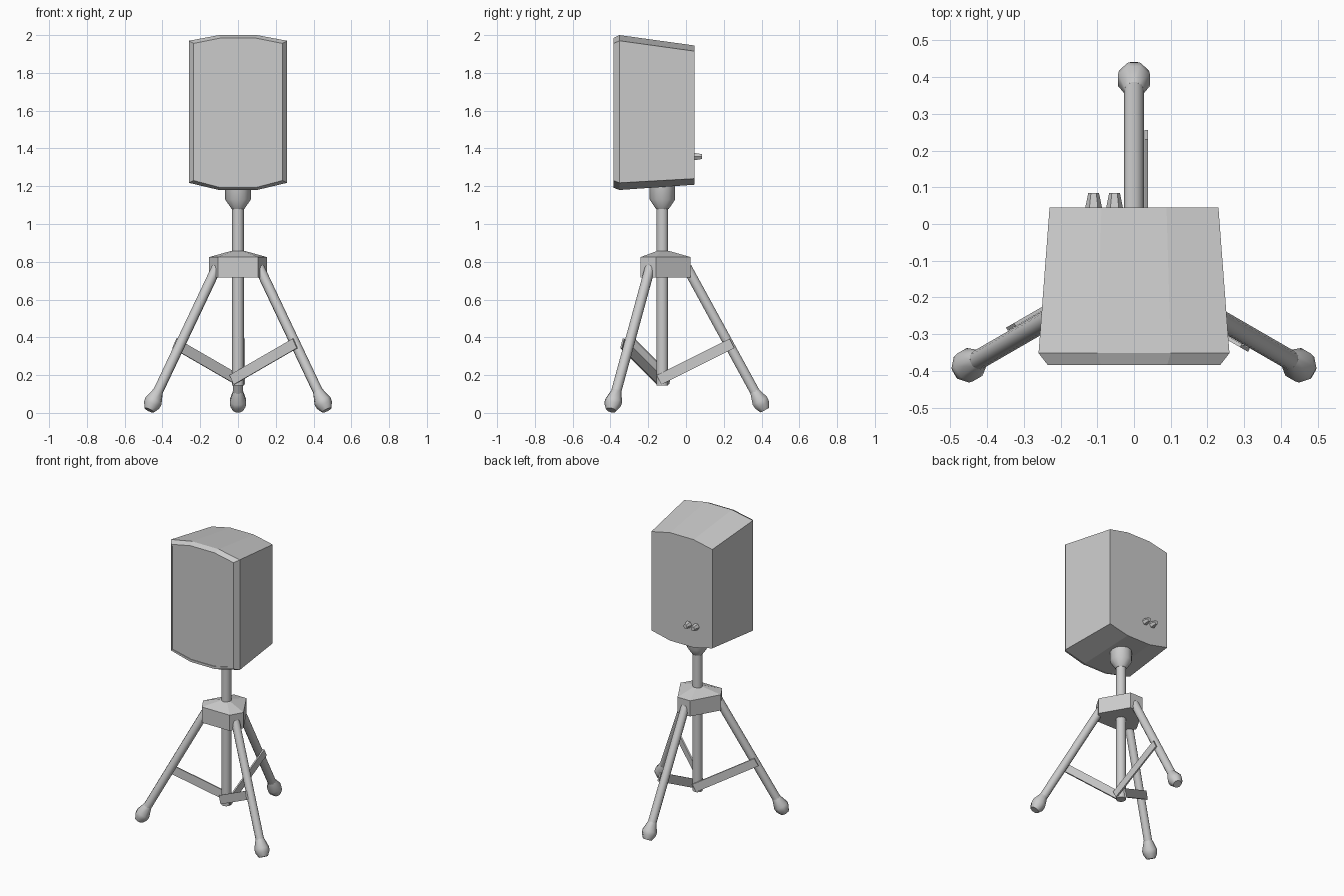
import bpy, bmesh, math
from mathutils import Vector, Matrix

if "Cube" in bpy.data.objects:
    bpy.data.objects.remove(bpy.data.objects["Cube"])

POLE = Vector((0, -0.125, 0))
LEG_ANGLES = [math.radians(a) for a in (90, 210, 330)]


def loft(name, rings, smooth=0):
    """Skin a list of equal-length vertex rings and cap both ends."""
    bm = bmesh.new()
    vs = [[bm.verts.new(p) for p in ring] for ring in rings]
    n = len(vs[0])
    for a, b in zip(vs, vs[1:]):
        for i in range(n):
            j = (i + 1) % n
            bm.faces.new((a[i], a[j], b[j], b[i]))
    bm.faces.new(vs[0])
    bm.faces.new(vs[-1])
    bmesh.ops.recalc_face_normals(bm, faces=bm.faces)
    me = bpy.data.meshes.new(name)
    bm.to_mesh(me)
    bm.free()
    ob = bpy.data.objects.new(name, me)
    bpy.context.collection.objects.link(ob)
    if smooth:
        bpy.ops.object.select_all(action='DESELECT')
        ob.select_set(True)
        bpy.context.view_layer.objects.active = ob
        bpy.ops.object.shade_smooth_by_angle(angle=math.radians(smooth))
    return ob


def lathe(name, start, direction, profile, sides, smooth=0, turn=0):
    """Turn a (radius, distance) profile around an axis."""
    d = Vector(direction).normalized()
    side = d.cross(Vector((0, 0, 1)))
    u = side.normalized() if side.length > 1e-4 else Vector((1, 0, 0))
    w = d.cross(u)
    angles = [turn + 2 * math.pi * i / sides for i in range(sides)]
    rings = [[start + d * t + (u * math.cos(a) + w * math.sin(a)) * r for a in angles]
             for r, t in profile]
    return loft(name, rings, smooth)


def around(angle, r, t, z):
    """Point at radius r and sideways offset t in a leg's own frame."""
    return POLE + Matrix.Rotation(angle, 3, 'Z') @ Vector((r, t, z))


# Cabinet: outlines with bowed top and bottom, lofted back to front
def outline(y, half, side_top, mid_top, side_bottom, mid_bottom):
    m = half * 0.385
    pts = [(half, side_bottom), (half, side_top), (m, mid_top),
           (-m, mid_top), (-half, side_top), (-half, side_bottom),
           (-m, mid_bottom), (m, mid_bottom)]
    return [(x, y, z) for x, z in pts]


loft("speaker_cabinet", [
    outline(0.045, 0.23, 1.915, 1.945, 1.24, 1.208),
    outline(-0.352, 0.26, 1.97, 2.0, 1.218, 1.18),
    outline(-0.384, 0.235, 1.956, 1.985, 1.23, 1.192),
    outline(-0.384, 0.228, 1.945, 1.972, 1.24, 1.208),
    outline(-0.379, 0.228, 1.945, 1.972, 1.24, 1.208),
])

# Knobs on the back
for i, x in enumerate((-0.11, -0.053)):
    lathe(f"knob_{i + 1}", Vector((x, 0.04, 1.357)), (0, 1, 0),
          [(0.0225, 0), (0.0225, 0.006), (0.0145, 0.045)], 6)

# Pole and socket under the cabinet
lathe("pole", POLE, (0, 0, 1), [(0.031, 0.145), (0.031, 1.12)], 12, 40)
lathe("pole_socket", POLE, (0, 0, 1),
      [(0.034, 1.08), (0.068, 1.13), (0.068, 1.225)], 12, 40)

# Hub: six-sided block with short faces at the legs and a raised top
corners = [(a + s * math.radians(17.6), 0.156) for a in LEG_ANGLES for s in (-1, 1)]
loft("tripod_hub", [
    [POLE + Vector((math.cos(a) * r * k, math.sin(a) * r * k, z)) for a, r in corners]
    for k, z in ((1, 0.718), (1, 0.825), (0.22, 0.858))])

# Legs, flared feet and flat braces
for i, a in enumerate(LEG_ANGLES, 1):
    top = around(a, 0.13, 0, 0.77)
    end = around(a, 0.543, 0, 0.0145)
    d = end - top
    length = d.length
    lathe(f"leg_{i}", top, d, [(0.027, 0), (0.027, length - 0.06)], 10, 40)
    lathe(f"foot_{i}", top, d,
          [(0.027, length - 0.115), (0.047, length - 0.055),
           (0.044, length - 0.03), (0.028, length)], 8, 50, math.pi / 8)
    # brace plate beside the pole and leg
    p, q = Vector((-0.018, 0.175)), Vector((0.368, 0.368))
    n = (q - p).orthogonal().normalized() * 0.028
    quad = [p + n, q + n, q - n, p - n]
    loft(f"brace_{i}", [[around(a, v.x, t, v.y) for v in quad]
                        for t in (-0.038, -0.028)])
